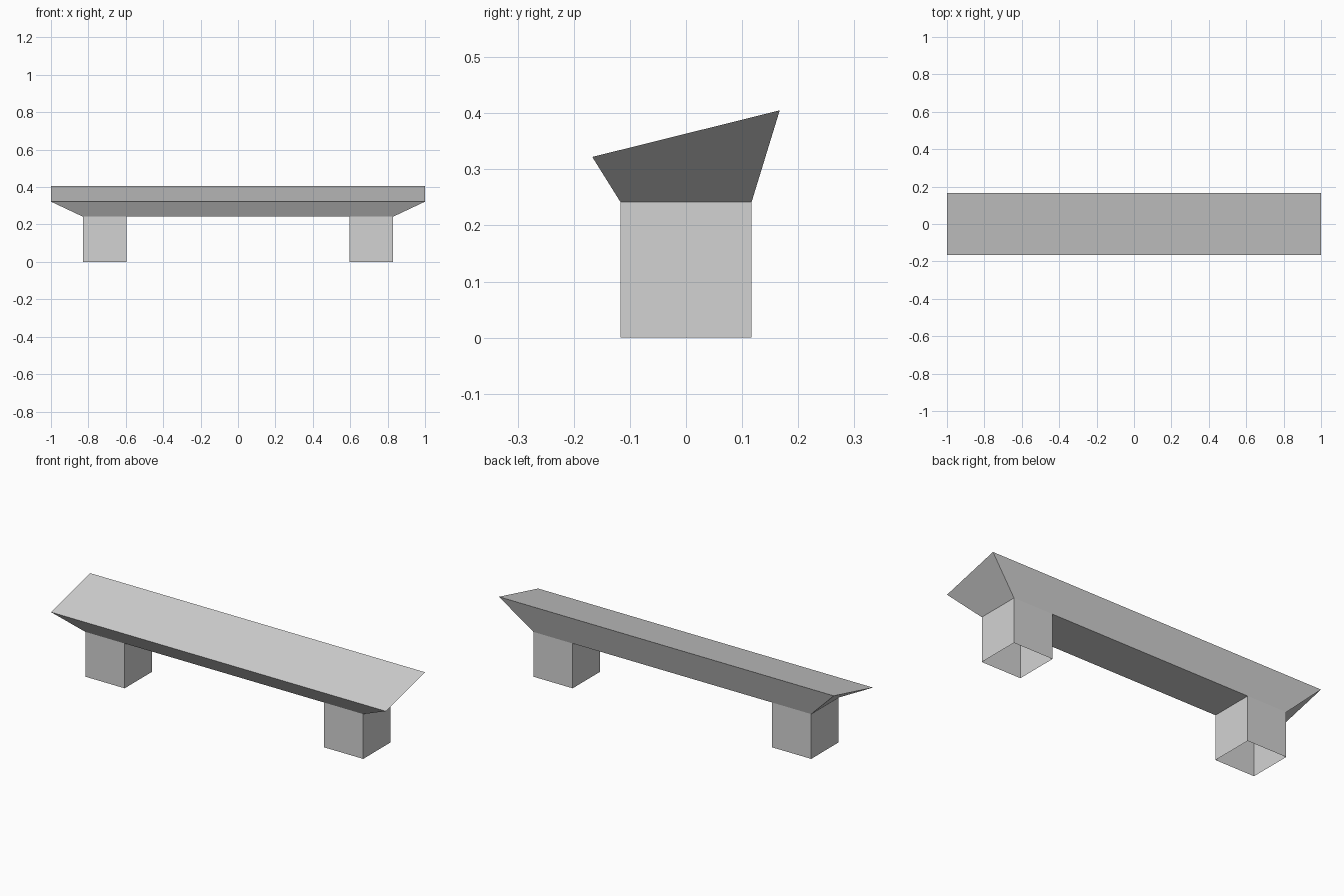
import bpy
import bmesh

if "Cube" in bpy.data.objects:
    bpy.data.objects.remove(bpy.data.objects["Cube"], do_unlink=True)

# Single pale stone colour
stone = bpy.data.materials.new("pale_grey_stone")
stone.use_nodes = True
colour = (0.65, 0.65, 0.65, 1)
stone.diffuse_color = colour
stone.node_tree.nodes["Principled BSDF"].inputs["Base Color"].default_value = colour

LEG_TOP = 0.242
LEG_OUT, LEG_IN = 0.83, 0.595
LEG_DEPTH = 0.117
SEAT_X, SEAT_Y = 1.0, 0.167
FRONT_Z, BACK_Z = 0.322, 0.405


def finish(name, bm):
    mesh = bpy.data.meshes.new(name)
    bm.to_mesh(mesh)
    bm.free()
    mesh.materials.append(stone)
    obj = bpy.data.objects.new(name, mesh)
    bpy.context.collection.objects.link(obj)


# Seat: a slab flaring out from its base to a sloping top
bm = bmesh.new()
base = [bm.verts.new((sx * LEG_OUT, sy * LEG_DEPTH, LEG_TOP))
        for sx, sy in ((-1, -1), (1, -1), (1, 1), (-1, 1))]
rim = [bm.verts.new((sx * SEAT_X, sy * SEAT_Y, FRONT_Z if sy < 0 else BACK_Z))
       for sx, sy in ((-1, -1), (1, -1), (1, 1), (-1, 1))]
bm.faces.new(base[::-1])
bm.faces.new(rim)
bm.faces.new((base[0], base[1], rim[1], rim[0]))
bm.faces.new((base[2], base[3], rim[3], rim[2]))
# Slightly twisted ends, folding from lower front to upper back
bm.faces.new((base[1], base[2], rim[2], rim[1]))
bm.faces.new((base[0], rim[0], rim[3], base[3]))
finish("seat", bm)


# Legs: hollow square blocks, open underneath
def leg(name, side):
    bm = bmesh.new()
    bmesh.ops.create_cube(bm, size=1)
    for v in bm.verts:
        v.co.x = side * (LEG_OUT + LEG_IN) / 2 + v.co.x * (LEG_OUT - LEG_IN)
        v.co.y *= 2 * LEG_DEPTH
        v.co.z = (v.co.z + 0.5) * LEG_TOP
    ends = [f for f in bm.faces if abs(f.normal.z) > 0.9]
    bmesh.ops.delete(bm, geom=ends, context="FACES_ONLY")
    finish(name, bm)


leg("left_leg", 1)
leg("right_leg", -1)
